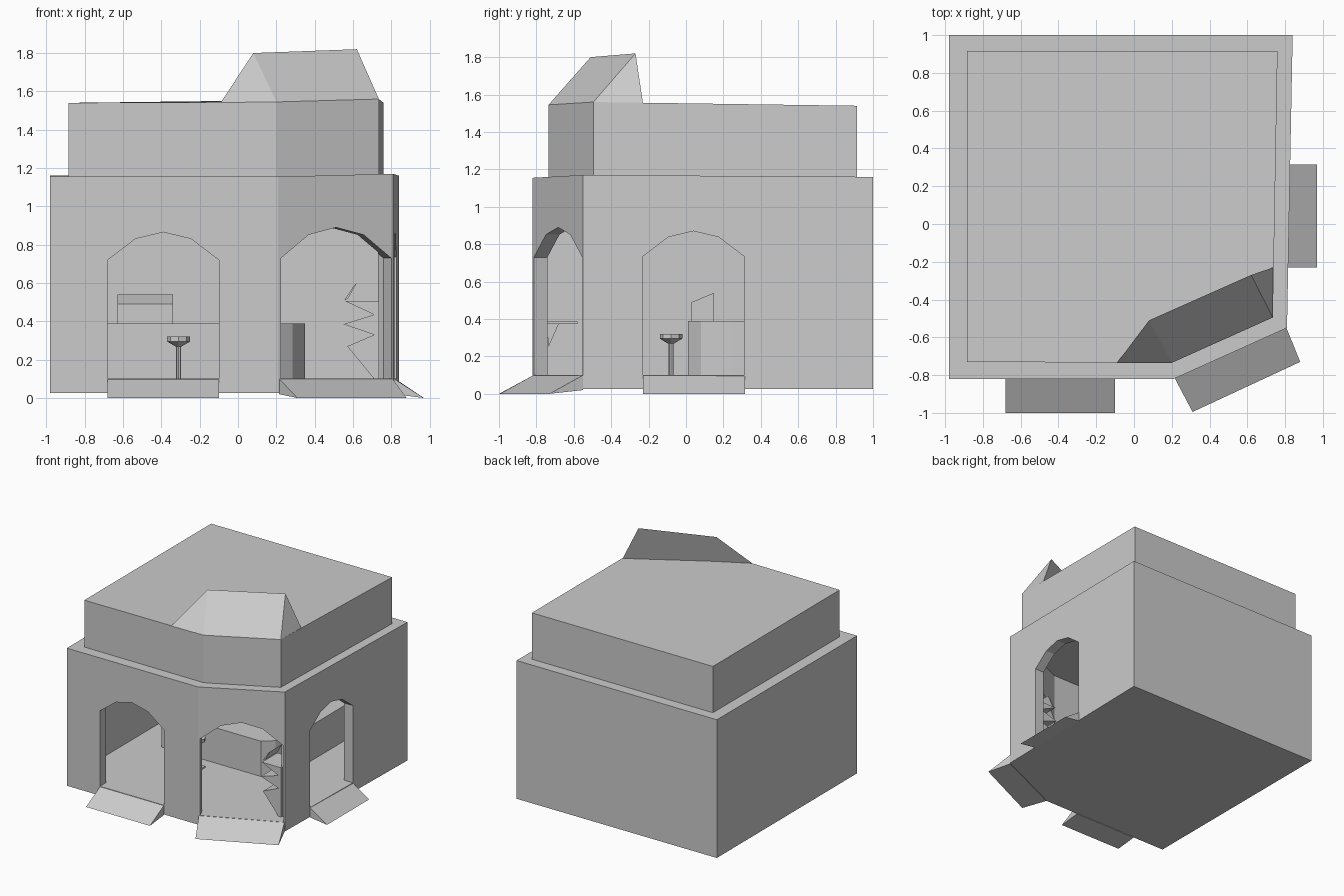
import bpy, bmesh
from mathutils import Vector

if "Cube" in bpy.data.objects:
    bpy.data.objects.remove(bpy.data.objects["Cube"])


def solid(name, bottom, top):
    """Closed solid between two matching rings of points."""
    bm = bmesh.new()
    lo = [bm.verts.new(p) for p in bottom]
    hi = [bm.verts.new(p) for p in top]
    n = len(lo)
    bm.faces.new(lo)
    bm.faces.new(hi)
    for i in range(n):
        j = (i + 1) % n
        bm.faces.new((lo[i], lo[j], hi[j], hi[i]))
    bmesh.ops.recalc_face_normals(bm, faces=bm.faces)
    me = bpy.data.meshes.new(name)
    bm.to_mesh(me)
    bm.free()
    ob = bpy.data.objects.new(name, me)
    bpy.context.collection.objects.link(ob)
    return ob


def prism(name, pts, z0, z1):
    """Vertical prism; z1 may be one height or one per corner."""
    zs = z1 if isinstance(z1, (list, tuple)) else [z1] * len(pts)
    return solid(name, [(x, y, z0) for x, y in pts],
                 [(x, y, z) for (x, y), z in zip(pts, zs)])


def cut(target, cutter):
    m = target.modifiers.new("cut", 'BOOLEAN')
    m.operation = 'DIFFERENCE'
    m.solver = 'EXACT'
    m.object = cutter
    bpy.context.view_layer.objects.active = target
    bpy.ops.object.modifier_apply(modifier=m.name)
    bpy.data.objects.remove(cutter)


def arch_cutter(p, q, spring, apex, depth=0.13):
    """Five-sided arch opening along p-q, outside on the right of p->q."""
    p, q = Vector(p), Vector(q)
    d = q - p
    out = Vector((d.y, -d.x)).normalized()
    sh = spring + 0.76 * (apex - spring)
    prof = [(0, .101), (1, .101), (1, spring), (.75, sh), (.5, apex), (.25, sh), (0, spring)]

    def ring(off):
        return [(*(p + d * u + out * off), z) for u, z in prof]
    return solid("arch_cutter", ring(.06), ring(-depth))


def ramp(name, p, q, p2, q2, base=.02):
    """Wedge from doorway edge p-q down to tip edge p2-q2."""
    return solid(name, [(*p, .1), (*p, base), (*p2, 0)],
                 [(*q, .1), (*q, base), (*q2, 0)])


# main walls with hollow room
foot = [(-.98, 1), (-.98, -.82), (.21, -.82), (.81, -.55), (.84, 1)]
walls = prism("walls", foot, .025, [1.16, 1.155, 1.155, 1.17, 1.16])
cut(walls, prism("room_cutter", [(-.955, .975), (-.955, -.74), (.195, -.74),
                                 (.73, -.5), (.755, .975)], .1, 1.13))

# arched doorways
for p, q, spring, apex in (
        ((-.68, -.82), (-.10, -.82), .72, .865),
        ((.225, -.8133), (.80, -.5545), .73, .89),
        ((.822, -.23), (.822, .31), .735, .87)):
    cut(walls, arch_cutter(p, q, spring, apex, .1))

# entrance ramps
ramp("front_ramp", (-.68, -.815), (-.10, -.815), (-.68, -1), (-.10, -1))
ramp("corner_ramp", (.215, -.815), (.807, -.55), (.31, -.995), (.88, -.73))
ramp("side_ramp", (.815, -.23), (.82, .315), (.97, -.23), (.97, .315))

# upper parapet block
prism("upper_block", [(-.885, .915), (-.885, -.73), (.2, -.735), (.735, -.495), (.76, .915)],
      1.15, [1.54, 1.54, 1.545, 1.56, 1.54])

# corner roof hood
ridge_l, ridge_r = (.08, -.51, 1.8), (.62, -.27, 1.82)
base = [(-.09, -.735, 1.542), (.2, -.735, 1.545), (.735, -.495, 1.56), (.738, -.23, 1.553)]
hood = bpy.data.meshes.new("corner_hood")
hood.from_pydata(base + [ridge_l, ridge_r], [],
                 [(0, 1, 4), (1, 2, 5, 4), (2, 3, 5), (3, 0, 4, 5)])
bpy.context.collection.objects.link(bpy.data.objects.new("corner_hood", hood))

# counter with rounded corner
prism("counter", [(-.7, .01), (.2, .01), (.285, .08), (.35, .25), (.35, .97),
                  (.2, .97), (.2, .3), (.15, .2), (-.7, .2)], .098, .39)

# till on the counter
till = [(.03, .385), (.03, .49), (.15, .54), (.15, .385)]
solid("till", [(-.63, y, z) for y, z in till], [(-.34, y, z) for y, z in till])

# stool
for name, r1, r2, z0, z1 in (("stool_pole", .013, .013, .1, .28),
                             ("stool_cone", .018, .06, .27, .295),
                             ("stool_seat", .06, .06, .295, .32)):
    bpy.ops.mesh.primitive_cone_add(vertices=8, radius1=r1, radius2=r2, depth=z1 - z0,
                                    location=(-.31, -.08, (z0 + z1) / 2))
    bpy.context.object.name = name

# small wall shelf and bracket
prism("wall_shelf", [(-.06, -.745), (.11, -.745), (.11, -.58), (-.06, -.58)], .373, .387)
brk = [(-.745, .375), (-.735, .25), (-.68, .375)]
solid("shelf_bracket", [(.015, y, z) for y, z in brk], [(.035, y, z) for y, z in brk])

# zigzag display rack beside the corner door
zig = [(.735, .1), (.71, .1), (.57, .27), (.71, .33), (.55, .385), (.71, .435),
       (.56, .505), (.735, .505)]
solid("display_rack", [(x, -.49, z) for x, z in zig], [(x, -.29, z) for x, z in zig])
lid = [(.555, .51), (.575, .52), (.62, .6), (.6, .58)]
solid("display_card", [(x, -.47, z) for x, z in lid], [(x, -.31, z) for x, z in lid])
